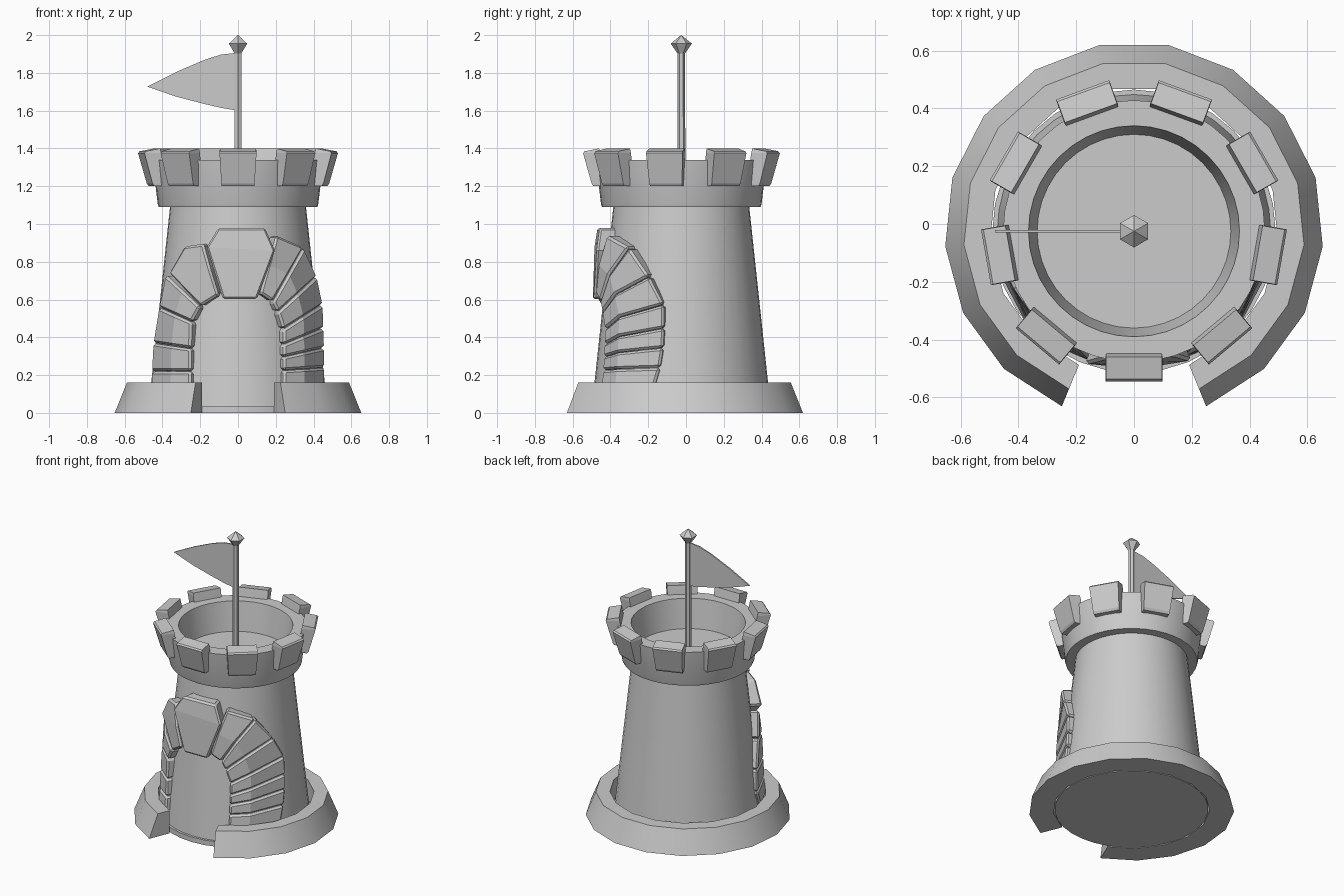
import bpy, bmesh, math
from math import sin, cos, pi, radians

if "Cube" in bpy.data.objects:
    bpy.data.objects.remove(bpy.data.objects["Cube"])

CY = -0.025  # y of the tower axis

stone_mat = bpy.data.materials.new("stone_grey")
stone_mat.diffuse_color = (0.6, 0.6, 0.6, 1)
stone_mat.use_nodes = True
stone_mat.node_tree.nodes["Principled BSDF"].inputs["Base Color"].default_value = stone_mat.diffuse_color


def finish(name, bm, smooth=False, bevel=0):
    bmesh.ops.remove_doubles(bm, verts=bm.verts, dist=1e-5)
    bmesh.ops.recalc_face_normals(bm, faces=bm.faces)
    me = bpy.data.meshes.new(name)
    bm.to_mesh(me)
    bm.free()
    ob = bpy.data.objects.new(name, me)
    bpy.context.collection.objects.link(ob)
    me.materials.append(stone_mat)
    if bevel:
        m = ob.modifiers.new("bevel", 'BEVEL')
        m.width, m.segments, m.limit_method = bevel, 1, 'ANGLE'
        m.angle_limit = radians(40)
    if smooth:
        bpy.ops.object.select_all(action='DESELECT')
        ob.select_set(True)
        bpy.context.view_layer.objects.active = ob
        bpy.ops.object.shade_smooth_by_angle(angle=radians(30))
    return ob


def at(r, a, z):
    """Point at radius r, angle a from the front (positive to +x)."""
    return (r * sin(a), CY - r * cos(a), z)


def loft(bm, sections, cap=True):
    """Skin closed sections of equal length."""
    rows = [[bm.verts.new(p) for p in s] for s in sections]
    n = len(rows[0])
    for r0, r1 in zip(rows, rows[1:]):
        for i in range(n):
            j = (i + 1) % n
            bm.faces.new((r0[i], r0[j], r1[j], r1[i]))
    if cap:
        bm.faces.new(rows[0])
        bm.faces.new(rows[-1])


def turned(name, profile, seg, smooth=True):
    """Stacked rings from (radius, z) pairs, capped at both ends."""
    bm = bmesh.new()
    loft(bm, [[at(r, 2 * pi * i / seg, z) for i in range(seg)] for r, z in profile])
    return finish(name, bm, smooth)


def body_r(z):
    return 0.36 + (1.09 - z) * 0.107


# tower: floor step, tapered body, parapet with sunken roof floor
turned("floor_step", [(0.49, 0), (0.49, 0.035)], 32)
turned("tower_body", [(body_r(0.01), 0.01), (body_r(1.1), 1.1)], 40)
turned("parapet", [(0.33, 1.09), (0.42, 1.09), (0.425, 1.105), (0.453, 1.34),
                   (0.365, 1.34), (0.335, 1.14)], 40)

# low-poly base ring, open at the doorway
bm = bmesh.new()
a0, n = radians(22.4), 15
loft(bm, [[at(r, a0 + (2 * pi - 2 * a0) * i / n, z)
           for r, z in ((0.50, 0), (0.655, 0), (0.59, 0.16), (0.50, 0.16))]
          for i in range(n + 1)])
finish("base_ring", bm, smooth=True)


# nine merlons leaning outward around the parapet
def merlon(a):
    def block(r0, r1, w, z0, z1):
        pts = []
        for r, x, z in ((r0, -w, z0), (r0, w, z0), (r1, w, z1), (r1, -w, z1)):
            pts.append((r * sin(a) + x * cos(a), CY - r * cos(a) + x * sin(a), z))
        return pts
    bm = bmesh.new()
    loft(bm, [block(0.40, 0.465, 0.086, 1.20, 1.20),
              block(0.40, 0.475, 0.088, 1.215, 1.215),
              block(0.43, 0.52, 0.098, 1.375, 1.375),
              block(0.435, 0.512, 0.096, 1.40, 1.385)])
    return finish("merlon", bm)


for k in range(9):
    merlon(2 * pi * k / 9)


# arch stones wrapped on the body, between two edges given as (x, z) in the front view
def arch_stone(name, left, right, lift=(0, 0, 0)):
    n = len(left)
    cx = sum(p[0] for p in left + right) / (2 * n)
    cz = sum(p[1] for p in left + right) / (2 * n)

    def wrap(p, up):
        x, z = cx + (p[0] - cx) * 0.97, cz + (p[1] - cz) * 0.97
        r = body_r(z) + 0.02 + max(0, z - 0.2) * 0.07 + up
        a = math.asin(max(-0.99, min(0.99, x / r)))
        return at(r, a, z), at(body_r(z) - 0.05, a, z)

    bm = bmesh.new()
    secs = []
    for p, q, up in zip(left, right, lift):
        (pf, pb), (qf, qb) = wrap(p, up), wrap(q, up)
        secs.append([pb, qb, qf, pf])
    loft(bm, secs)
    finish(name, bm, bevel=0.012)


def edge(c, s):
    """Three points along a cut from inner to outer end, mirrored by s."""
    x0, z0, x1, z1 = c
    return [(s * (x0 + (x1 - x0) * t), z0 + (z1 - z0) * t) for t in (0, 0.5, 1)]


right_cuts = [(.115, .63, .205, .945), (.185, .585, .355, .88), (.21, .53, .425, .725),
              (.24, .44, .455, .575), (.24, .36, .46, .45), (.24, .295, .463, .345),
              (.24, .225, .463, .24), (.24, .12, .463, .12)]
left_cuts = [(.20, .56, .39, .735), (.245, .48, .425, .56), (.25, .34, .455, .37),
             (.25, .22, .463, .22), (.25, .10, .463, .10)]
for s, cuts in ((1, right_cuts), (-1, left_cuts)):
    for c, d in zip(cuts, cuts[1:]):
        arch_stone("arch_stone", edge(c, s), edge(d, s), (0.01, 0.015, 0))
arch_stone("arch_stone_shoulder", [(-.10, .62), (-.145, .76), (-.185, .90)],
           [(-.20, .56), (-.375, .74), (-.29, .885)], (0.01, 0.02, 0.0))
arch_stone("keystone", [(-.085, .595), (-.175, .88), (-.11, .985)],
           [(.105, .595), (.205, .86), (.15, .985)], (0.015, 0.04, 0.01))

# flag pole and faceted finial
turned("flag_pole", [(0.022, 1.12), (0.02, 1.92)], 6, smooth=False)
turned("pole_finial", [(0.018, 1.90), (0.056, 1.955), (0.001, 2.0)], 6, smooth=False)

# thin pennant
outline = [(0, 1.907), (-.09, 1.897), (-.18, 1.868), (-.32, 1.808), (-.48, 1.727),
           (-.33, 1.675), (-.18, 1.636), (-.09, 1.615), (0, 1.60)]
bm = bmesh.new()
loft(bm, [[(x, CY + d, z) for x, z in outline] for d in (-0.005, 0.005)])
finish("flag", bm)
